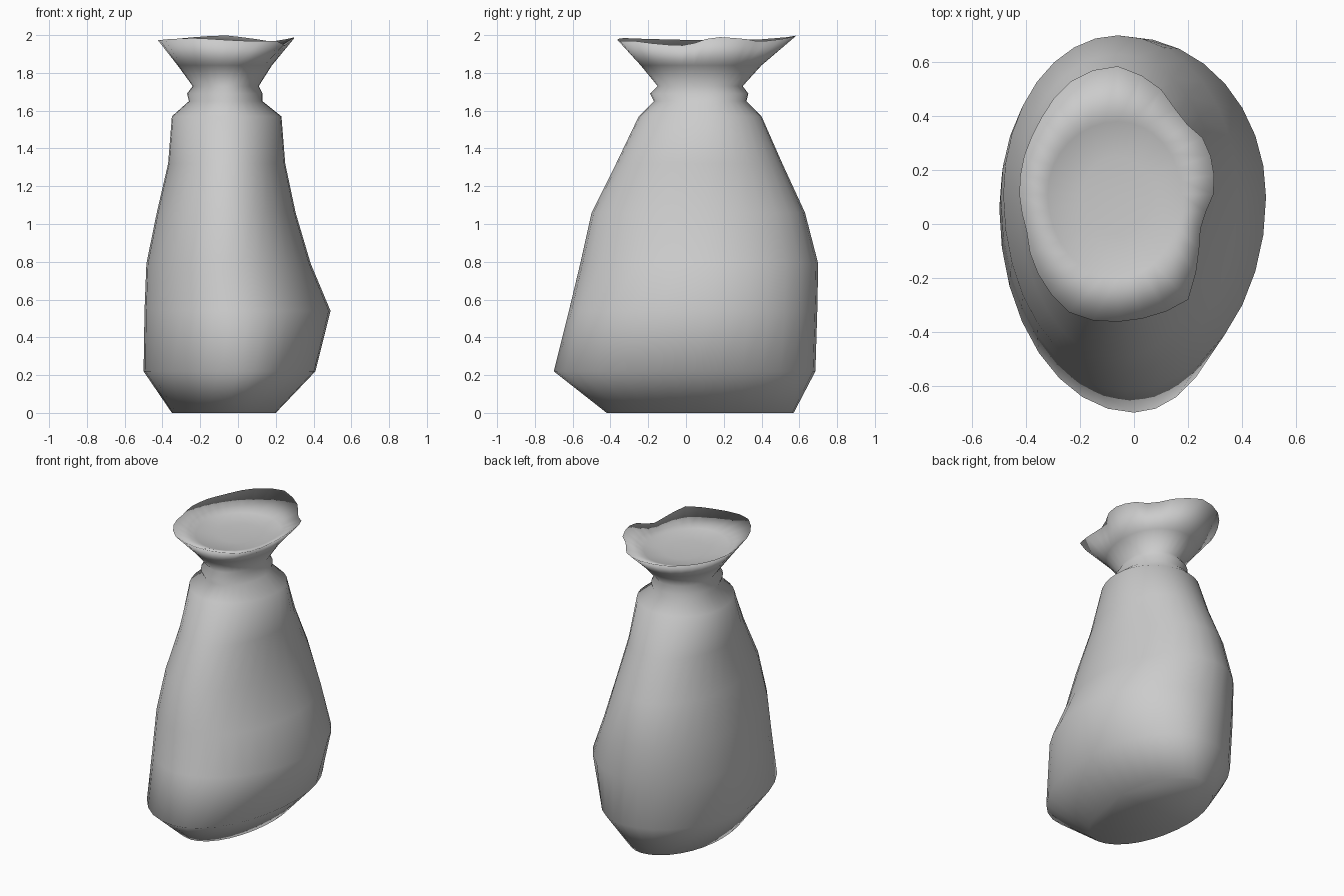
import bpy, bmesh, math

cube = bpy.data.objects.get("Cube")
if cube:
    bpy.data.objects.remove(cube)

SEGMENTS = 32
CX, CY = -0.06, 0.11

cloth = bpy.data.materials.new("grey_cloth")
cloth.use_nodes = True
cloth.diffuse_color = (0.6, 0.6, 0.6, 1)
cloth.node_tree.nodes["Principled BSDF"].inputs["Base Color"].default_value = (0.6, 0.6, 0.6, 1)


def oval(z, left, right, front, back, cx=CX, cy=CY):
    """Ring of points whose four sides reach the given limits."""
    points = []
    for i in range(SEGMENTS):
        a = math.tau * i / SEGMENTS
        c, s = math.cos(a), math.sin(a)
        rx = right - cx if c > 0 else cx - left
        ry = back - cy if s > 0 else cy - front
        points.append((cx + rx * c, cy + ry * s, z))
    return points


def wavy_rim():
    """Mouth edge, from (degrees, radius, height) samples."""
    samples = [(0, .355, 1.98), (12, .365, 1.99), (32, .38, 1.98), (50, .36, 1.965),
               (70, .43, 1.98), (92, .48, 2.0), (110, .46, 1.99), (140, .39, 1.975),
               (165, .37, 1.975), (200, .36, 1.975), (230, .43, 1.98), (250, .48, 1.985),
               (278, .47, 1.97), (305, .47, 1.97), (320, .38, 1.95), (342, .32, 1.945),
               (360, .355, 1.98)]
    points = []
    for i in range(SEGMENTS):
        deg = 360 * i / SEGMENTS
        for (a0, r0, z0), (a1, r1, z1) in zip(samples, samples[1:]):
            if a0 <= deg < a1:
                t = (deg - a0) / (a1 - a0)
                r, z = r0 + (r1 - r0) * t, z0 + (z1 - z0) * t
        a = math.radians(deg)
        points.append((CX + r * math.cos(a), CY + r * math.sin(a), z))
    return points


# Outer body from the base up to the tied neck
rings = [oval(*row) for row in (
    (0.0, -.35, .20, -.42, .57),
    (0.22, -.50, .41, -.70, .685, 0.0, 0.06),
    (0.54, -.495, .49, -.62, .695, -.03, 0.1),
    (0.79, -.485, .385, -.56, .70),
    (1.06, -.43, .305, -.50, .63),
    (1.32, -.37, .25, -.37, .51),
    (1.57, -.35, .23, -.25, .40),
    (1.65, -.26, .13, -.17, .32),
    (1.69, -.27, .13, -.19, .33),
    (1.73, -.24, .11, -.15, .30),
    (1.84, -.32, .18, -.24, .40),
)]
# Flared mouth edge, then the shallow dish inside it
rings.append(wavy_rim())
rings.append(oval(1.905, -.32, .175, -.20, .38))
rings.append(oval(1.89, -.19, .06, -.04, .25))

bm = bmesh.new()
loops = [[bm.verts.new(p) for p in ring] for ring in rings]
for low, high in zip(loops, loops[1:]):
    for i in range(SEGMENTS):
        j = (i + 1) % SEGMENTS
        bm.faces.new((low[i], low[j], high[j], high[i]))
bm.faces.new(loops[0][::-1])
bm.faces.new(loops[-1])
for f in bm.faces:
    f.smooth = True

mesh = bpy.data.meshes.new("sack")
bm.to_mesh(mesh)
bm.free()
mesh.materials.append(cloth)
sack = bpy.data.objects.new("sack", mesh)
bpy.context.collection.objects.link(sack)
